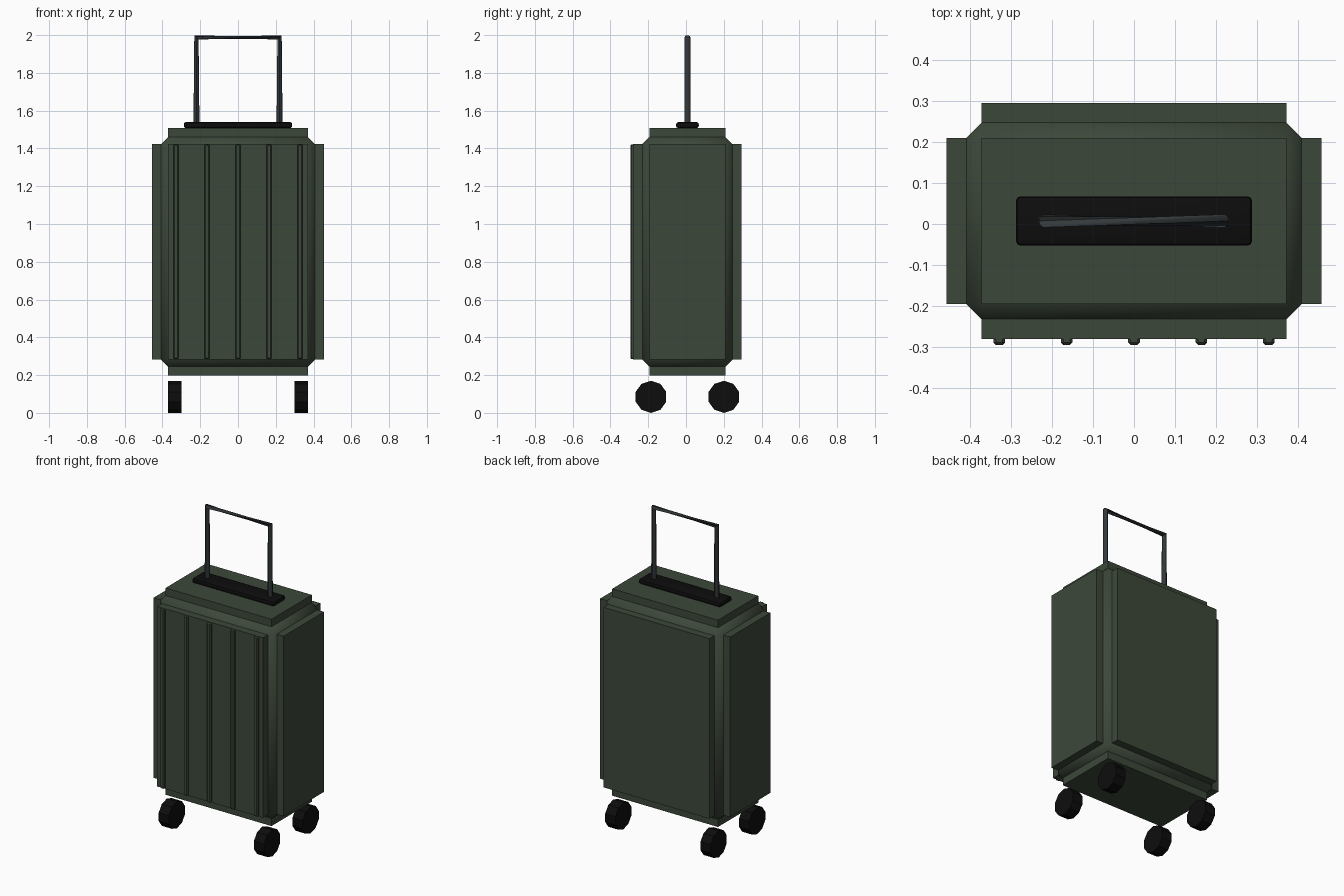
import bpy, bmesh, math
from mathutils import Vector, Matrix

if "Cube" in bpy.data.objects:
    bpy.data.objects.remove(bpy.data.objects["Cube"])

CY = 0.0075  # depth centre of the case (front ribs shift it slightly)


def material(name, rgb):
    m = bpy.data.materials.new(name)
    m.diffuse_color = (*rgb, 1.0)
    m.use_nodes = True
    m.node_tree.nodes["Principled BSDF"].inputs["Base Color"].default_value = m.diffuse_color
    return m


GREEN = material("dark green shell", (0.046, 0.064, 0.042))
BLACK = material("black plastic", (0.004, 0.004, 0.004))
GREY = material("dark grey metal", (0.034, 0.041, 0.044))


def finish(name, bm, mat, angle=None):
    bmesh.ops.recalc_face_normals(bm, faces=bm.faces)
    me = bpy.data.meshes.new(name)
    bm.to_mesh(me)
    bm.free()
    me.materials.append(mat)
    ob = bpy.data.objects.new(name, me)
    bpy.context.collection.objects.link(ob)
    if angle:
        bpy.ops.object.select_all(action='DESELECT')
        ob.select_set(True)
        bpy.context.view_layer.objects.active = ob
        bpy.ops.object.shade_smooth_by_angle(angle=math.radians(angle))
    return ob


def bevelled_box(lo, hi, bevel, segments=1):
    lo, hi = Vector(lo), Vector(hi)
    bm = bmesh.new()
    size = hi - lo
    bmesh.ops.create_cube(bm, size=1, matrix=Matrix.Translation((lo + hi) / 2) @ Matrix.Diagonal((*size, 1)))
    bmesh.ops.bevel(bm, geom=bm.edges[:], offset=bevel, segments=segments,
                    profile=0.5, affect='EDGES')
    return bm


# Case: chamfered core with every main face pushed outward as a raised panel
bm = bevelled_box((-0.408, CY - 0.239, 0.245), (0.408, CY + 0.239, 1.46), 0.037)
bm.normal_update()
panels = [f for f in bm.faces if max(abs(c) for c in f.normal) > 0.99]
bmesh.ops.inset_individual(bm, faces=panels, thickness=0.0, depth=0.048)
finish("case_shell", bm, GREEN, 40)

# Front ribs
for i in range(5):
    x = (i - 2) * 0.164
    bm = bevelled_box((x - 0.014, -0.2945, 0.284), (x + 0.014, -0.265, 1.422), 0.006)
    finish(f"front_rib_{i + 1}", bm, GREEN)

# Handle base plate on top
bm = bevelled_box((-0.287, CY - 0.06, 1.508), (0.287, CY + 0.06, 1.539), 0.011, 2)
finish("handle_base_plate", bm, BLACK, 40)

# Telescopic handle: tube swept up, across with a twisted grip, and down
SIDES, R = 8, 0.016
S = math.sqrt(0.5)
path = [((-0.22, 1.515), (-1, 0), 0), ((-0.22, 1.988), (-S, S), 0),
        ((0.22, 1.988), (S, S), 3), ((0.22, 1.515), (1, 0), 3)]
bm = bmesh.new()
rings = []
for (x, z), (ox, oz), shift in path:
    ring = []
    for k in range(SIDES):
        a = math.tau * (k + shift) / SIDES
        c, s = R * math.cos(a), R * math.sin(a)
        ring.append(bm.verts.new((x + ox * c, CY + s, z + oz * c)))
    rings.append(ring)
for a, b in zip(rings, rings[1:]):
    for k in range(SIDES):
        n = (k + 1) % SIDES
        bm.faces.new((a[k], a[n], b[n], b[k]))
bm.faces.new(rings[0])
bm.faces.new(rings[-1])
finish("pull_handle", bm, GREY, 50)

# Four ten-sided wheels, one vertex pointing straight down
for sx, side in ((-1, "left"), (1, "right")):
    for sy, end in ((-1, "front"), (1, "back")):
        bm = bmesh.new()
        bmesh.ops.create_cone(bm, cap_ends=True, segments=10, radius1=0.085,
                              radius2=0.085, depth=0.071)
        verts = bm.verts[:]
        # Turn a vertex toward local x, then lay the axle along x
        v = max(verts, key=lambda p: p.co.y)
        turn = Matrix.Rotation(-math.atan2(v.co.y, v.co.x), 4, 'Z')
        lay = Matrix.Rotation(math.pi / 2, 4, 'Y')
        place = Matrix.Translation((sx * 0.334, CY + sy * 0.193, 0.085))
        bmesh.ops.transform(bm, matrix=place @ lay @ turn, verts=verts)
        finish(f"wheel_{end}_{side}", bm, BLACK)
